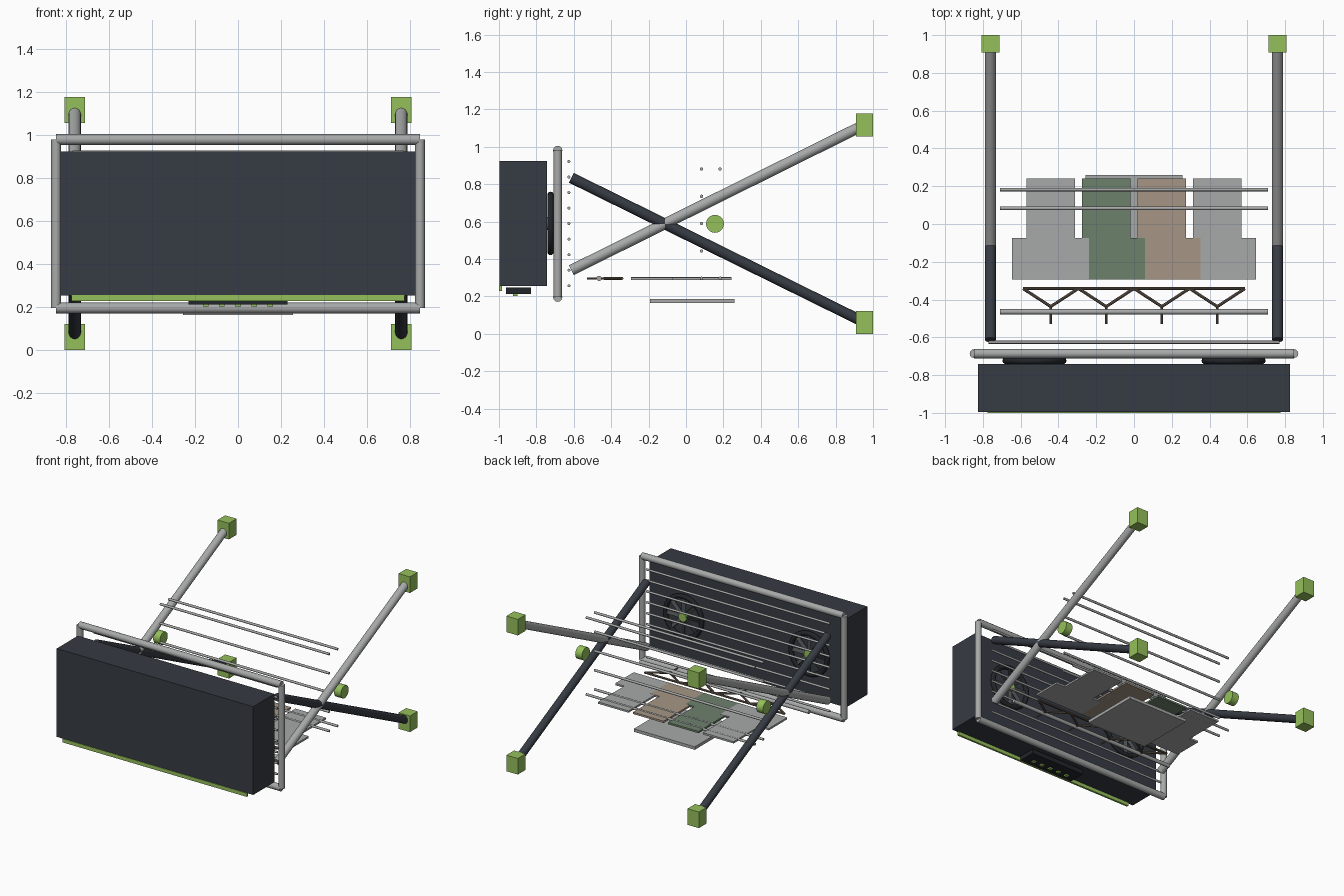
import bpy, bmesh, math
from mathutils import Vector

cube = bpy.data.objects.get("Cube")
if cube:
    bpy.data.objects.remove(cube, do_unlink=True)


def material(name, *rgb):
    m = bpy.data.materials.new(name)
    m.use_nodes = True
    col = (*rgb, 1.0)
    m.diffuse_color = col
    m.node_tree.nodes["Principled BSDF"].inputs["Base Color"].default_value = col
    return m


slate = material("slate", 0.037, 0.044, 0.056)
black = material("near black", 0.016, 0.019, 0.022)
grey = material("pale grey", 0.39, 0.40, 0.395)
lime = material("lime", 0.30, 0.53, 0.105)
green = material("sage green", 0.155, 0.22, 0.15)
tan = material("tan", 0.38, 0.305, 0.24)
brown = material("wood brown", 0.16, 0.12, 0.09)
blade_grey = material("blade grey", 0.07, 0.08, 0.08)


def box(name, lo, hi, mat):
    lo, hi = Vector(lo), Vector(hi)
    bpy.ops.mesh.primitive_cube_add(size=1, location=(lo + hi) / 2)
    ob = bpy.context.object
    ob.name = name
    ob.scale = hi - lo
    ob.data.materials.append(mat)
    return ob


def tube(name, a, b, r, mat, sides=12):
    a, b = Vector(a), Vector(b)
    d = b - a
    bpy.ops.mesh.primitive_cylinder_add(
        vertices=sides, radius=r, depth=d.length, location=(a + b) / 2,
        rotation=d.to_track_quat("Z", "Y").to_euler())
    ob = bpy.context.object
    ob.name = name
    ob.data.materials.append(mat)
    bpy.ops.object.shade_smooth_by_angle(angle=math.radians(40))
    return ob


def x_rod(name, half, y, z, r, mat=grey):
    return tube(name, (-half, y, z), (half, y, z), r, mat)


# Heater housing with light strip and control panel
box("housing", (-0.825, -0.996, 0.255), (0.825, -0.742, 0.925), slate)
box("light_strip", (-0.775, -1.0, 0.228), (0.775, -0.985, 0.256), lime)
box("control_panel", (-0.23, -0.962, 0.213), (0.23, -0.83, 0.247), black)
for i in range(5):
    x = (i - 2) * 0.075
    box("button", (x - 0.013, -0.925, 0.203), (x + 0.013, -0.9, 0.214), lime)

# Fans on the rear of the housing
for x in (-0.527, 0.527):
    bpy.ops.mesh.primitive_torus_add(
        major_radius=0.153, minor_radius=0.017, major_segments=32, minor_segments=10,
        location=(x, -0.724, 0.59), rotation=(math.pi / 2, 0, 0))
    ring = bpy.context.object
    ring.name = "fan_ring"
    ring.data.materials.append(black)
    bpy.ops.object.shade_smooth_by_angle(angle=math.radians(50))
    tube("fan_hub", (x, -0.745, 0.59), (x, -0.708, 0.59), 0.034, lime, 16)
    for i in range(8):
        a = i * math.tau / 8
        blade = box("fan_blade", (-0.06, -0.004, -0.014), (0.06, 0.004, 0.014), blade_grey)
        blade.location = (x + 0.09 * math.cos(a), -0.724, 0.59 + 0.09 * math.sin(a))
        blade.rotation_euler = (math.radians(25), -a, 0)

# Tubular frame behind the housing
for z in (0.196, 0.98):
    x_rod("frame_rail", 0.847, -0.686, z, 0.025)
for x in (-0.847, 0.847):
    tube("frame_post", (x, -0.686, 0.196), (x, -0.686, 0.98), 0.023, grey)

# Grille rods
for i in range(9):
    x_rod("grille_rod", 0.77, -0.626, 0.257 + i * 0.083, 0.008)

# Crossed legs, end blocks and pivot knobs
for x in (-0.76, 0.76):
    tube("rising_leg", (x, -0.613, 0.34), (x, 0.953, 1.117), 0.029, grey, 16)
    tube("falling_leg", (x, -0.613, 0.834), (x, 0.953, 0.062), 0.029, slate, 16)
    for z in (0.061, 1.117):
        box("end_block", (x - 0.048, 0.908, z - 0.061), (x + 0.048, 1.0, z + 0.061), lime)
    tube("pivot_knob", (x - 0.028, 0.155, 0.588), (x + 0.028, 0.155, 0.588), 0.048, lime, 20)

# Drying rods
for i in range(5):
    x_rod("drying_rod", 0.71, 0.083, 0.297 + i * 0.146, 0.009)
for z in (0.297, 0.881):
    x_rod("outer_drying_rod", 0.71, 0.182, z, 0.009)
x_rod("hanger_rail", 0.71, -0.465, 0.296, 0.014)

# Garments on hangers; each lies a hair below its neighbour
T_SHAPE = [(0.128, 0.242), (0.128, -0.073), (0.204, -0.073), (0.204, -0.293)]
for i, mat in enumerate((grey, green, tan, grey)):
    x, z = (i - 1.5) * 0.294, 0.296
    tube("hanger_hook", (x, -0.53, z), (x, -0.43, z), 0.006, brown, 8)
    apex, left, right = (x, -0.437, z), (x + 0.146, -0.342, z), (x - 0.146, -0.342, z)
    for a, b in ((apex, left), (left, right), (right, apex)):
        tube("hanger_bar", a, b, 0.008, brown, 8)
    outline = T_SHAPE + [(-px, py) for px, py in reversed(T_SHAPE)]
    bm = bmesh.new()
    top = 0.303 - i * 0.0008
    face = bm.faces.new([bm.verts.new((x + px, py, top - 0.014)) for px, py in outline])
    out = bmesh.ops.extrude_face_region(bm, geom=[face])
    for v in out["geom"]:
        if isinstance(v, bmesh.types.BMVert):
            v.co.z = top
    bmesh.ops.recalc_face_normals(bm, faces=bm.faces[:])
    me = bpy.data.meshes.new("garment")
    bm.to_mesh(me)
    bm.free()
    me.materials.append(mat)
    bpy.context.collection.objects.link(bpy.data.objects.new("garment", me))

# Lower shelf
box("shelf", (-0.256, -0.193, 0.164), (0.256, 0.26, 0.187), grey)
